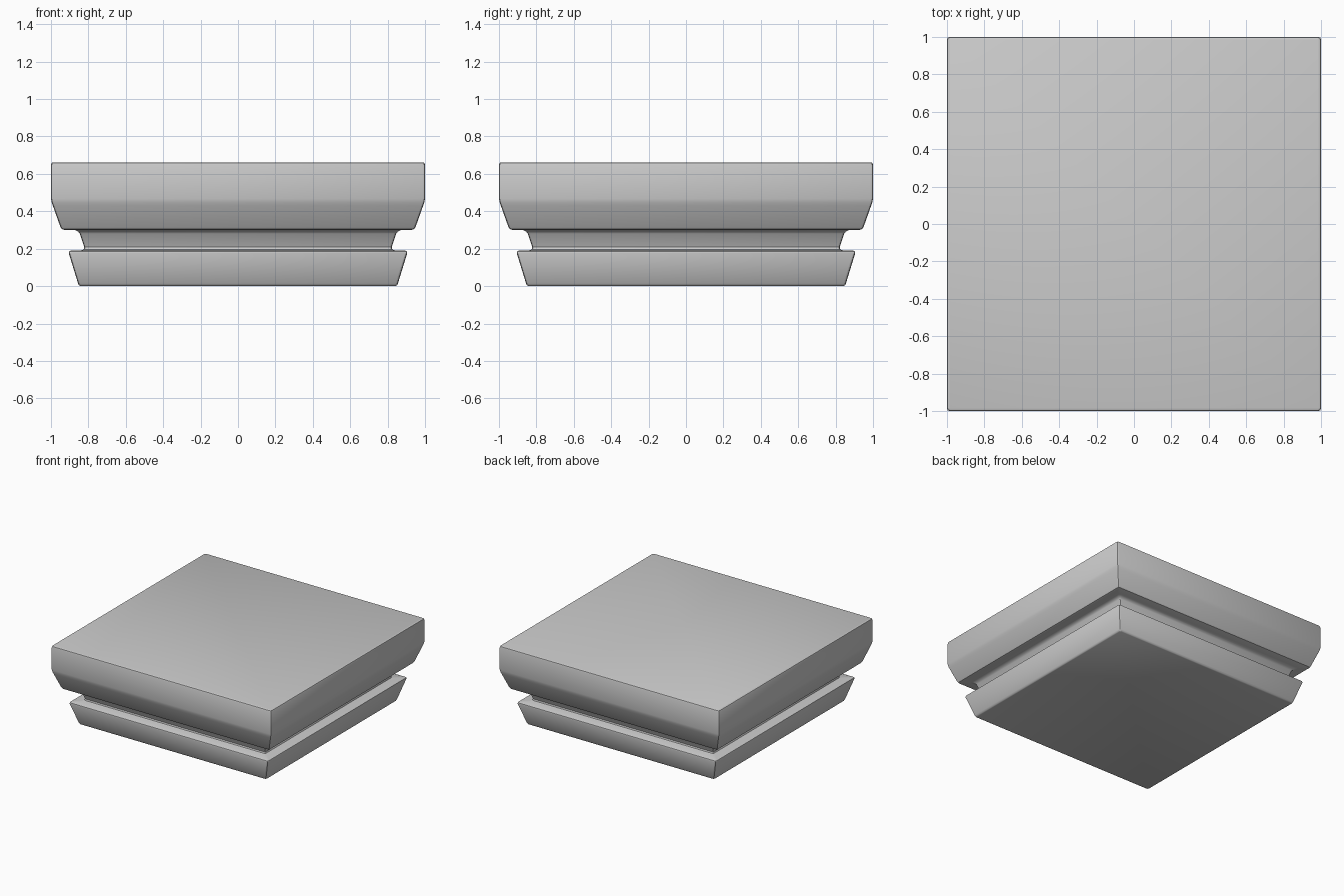
import bpy, math

if "Cube" in bpy.data.objects:
    bpy.data.objects.remove(bpy.data.objects["Cube"])

# Half-width and height pairs, from the underside up to the top slab
FOOT = [(0.842, 0.0), (0.85, 0.004), (0.855, 0.014), (0.905, 0.176),
        (0.903, 0.185), (0.893, 0.19)]
NECK = [(0.838, 0.191), (0.825, 0.196), (0.822, 0.208), (0.846, 0.28),
        (0.853, 0.29), (0.866, 0.298), (0.88, 0.301)]
CAP = [(0.93, 0.301), (0.942, 0.305), (0.949, 0.315), (0.99, 0.43),
       (0.996, 0.447), (1.0, 0.467), (1.0, 0.648), (0.997, 0.658), (0.987, 0.662)]


def ring(half, z, r, segments=2):
    """Square outline with small rounded corners."""
    pts = []
    for sx, sy, start in ((1, 1, 0), (-1, 1, 90), (-1, -1, 180), (1, -1, 270)):
        for i in range(segments + 1):
            a = math.radians(start + 90 * i / segments)
            pts.append((sx * (half - r) + r * math.cos(a),
                        sy * (half - r) + r * math.sin(a), z))
    return pts


def loft(name, profile, radius):
    """Skin the square outlines along the profile and close both ends."""
    verts, faces = [], []
    for k, (half, z) in enumerate(profile):
        r = 0.004 if k in (0, len(profile) - 1) else radius
        verts += ring(half, z, r)
    n = len(verts) // len(profile)
    for k in range(len(profile) - 1):
        for i in range(n):
            j = (i + 1) % n
            faces.append((k * n + i, k * n + j, (k + 1) * n + j, (k + 1) * n + i))
    faces.append(tuple(reversed(range(n))))
    faces.append(tuple(range(len(verts) - n, len(verts))))
    mesh = bpy.data.meshes.new(name)
    mesh.from_pydata(verts, [], faces)
    obj = bpy.data.objects.new(name, mesh)
    bpy.context.collection.objects.link(obj)
    return obj


# Moulded block: flared foot, recessed neck and heavy cap in one skin
block = loft("moulded_block", FOOT + NECK + CAP, 0.014)
bpy.context.view_layer.objects.active = block
block.select_set(True)
bpy.ops.object.shade_smooth_by_angle(angle=math.radians(30))
